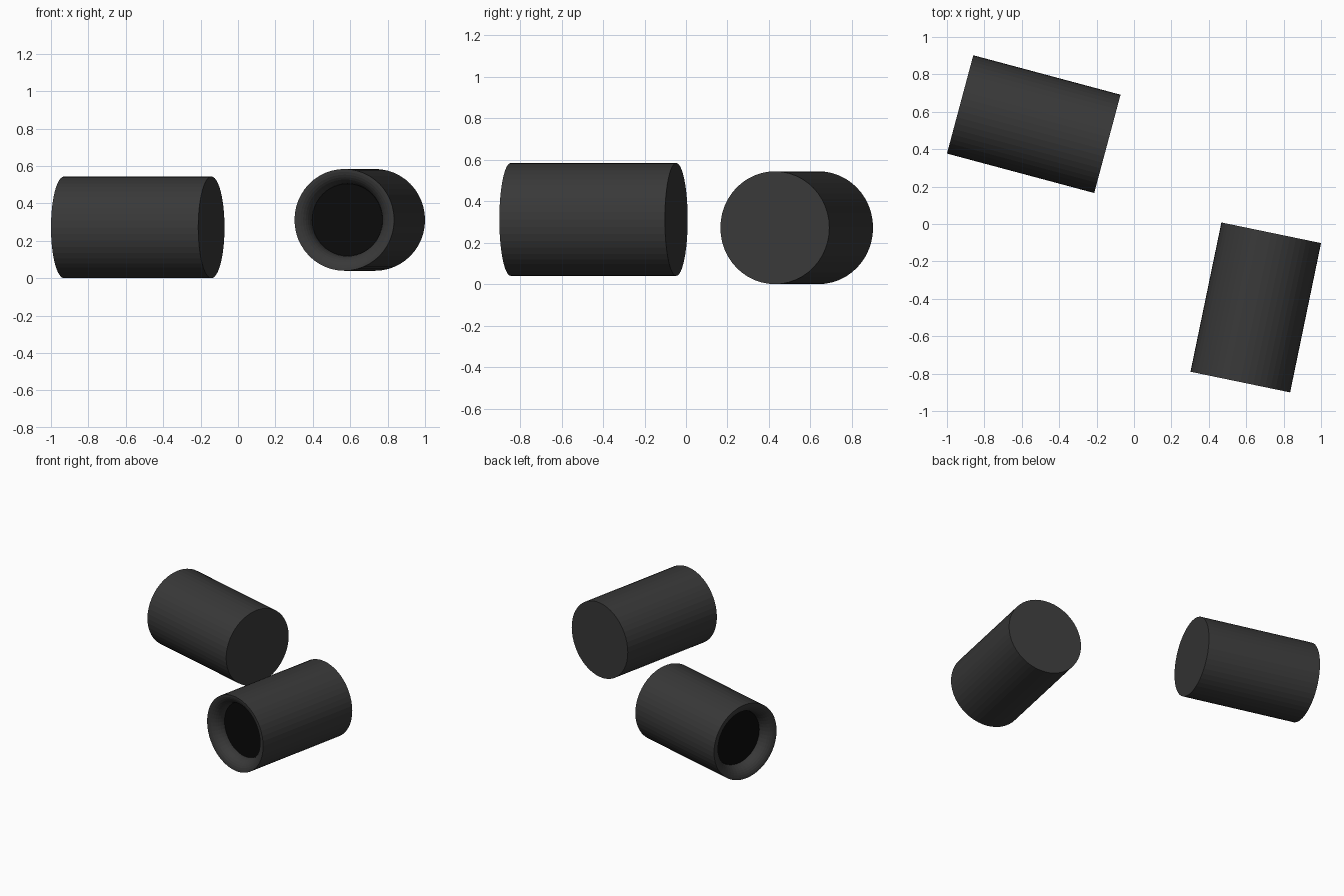
import bpy, bmesh
from math import cos, sin, pi, radians
from mathutils import Matrix

if "Cube" in bpy.data.objects:
    bpy.data.objects.remove(bpy.data.objects["Cube"])

LENGTH, RADIUS, HOLE, DEPTH, SIDES = 0.815, 0.272, 0.193, 0.085, 48


def material(name, value):
    m = bpy.data.materials.new(name)
    m.diffuse_color = (value, value, value, 1)
    m.use_nodes = True
    m.node_tree.nodes["Principled BSDF"].inputs["Base Color"].default_value = m.diffuse_color
    return m


dark_grey = material("dark_grey", 0.04)
black = material("black", 0.003)


def lathe(name, profile, mat, matrix):
    """Spin (x, radius) points about the local x axis; radius 0 closes an end."""
    bm = bmesh.new()
    verts = [bm.verts.new((x, 0, r)) for x, r in profile]
    edges = [bm.edges.new(pair) for pair in zip(verts, verts[1:])]
    bmesh.ops.spin(bm, geom=verts + edges, cent=(0, 0, 0), axis=(1, 0, 0),
                   angle=2 * pi, steps=SIDES, use_duplicate=False)
    bmesh.ops.remove_doubles(bm, verts=bm.verts, dist=1e-5)
    bmesh.ops.dissolve_degenerate(bm, edges=bm.edges, dist=1e-5)
    bmesh.ops.recalc_face_normals(bm, faces=bm.faces)
    # the flat disc must face the open end
    if all(abs(f.normal.x) > 0.99 for f in bm.faces):
        for f in bm.faces:
            if f.normal.x > 0:
                f.normal_flip()
    mesh = bpy.data.meshes.new(name)
    bm.to_mesh(mesh)
    bm.free()
    mesh.materials.append(mat)
    ob = bpy.data.objects.new(name, mesh)
    ob.matrix_world = matrix
    bpy.context.collection.objects.link(ob)


def barrel(prefix, centre, angle):
    matrix = Matrix.Translation(centre) @ Matrix.Rotation(radians(angle), 4, 'Z')
    front = -LENGTH / 2
    # rounded inner lip, from the recess out to the rim
    lip = [(front + DEPTH * (1 - sin(i * pi / 16)),
            HOLE + (RADIUS - HOLE) * (1 - cos(i * pi / 16))) for i in range(9)]
    shell = lip + [(LENGTH / 2, RADIUS), (LENGTH / 2, 0)]
    lathe(prefix + "_shell", shell, dark_grey, matrix)
    # dark disc at the bottom of the recess
    lathe(prefix + "_recess_disc", [(front + DEPTH, HOLE), (front + DEPTH, 0)],
          black, matrix)


barrel("back_barrel", (-0.536, 0.534, 0.272), -15)
barrel("front_barrel", (0.651, -0.446, 0.312), 78.3)
